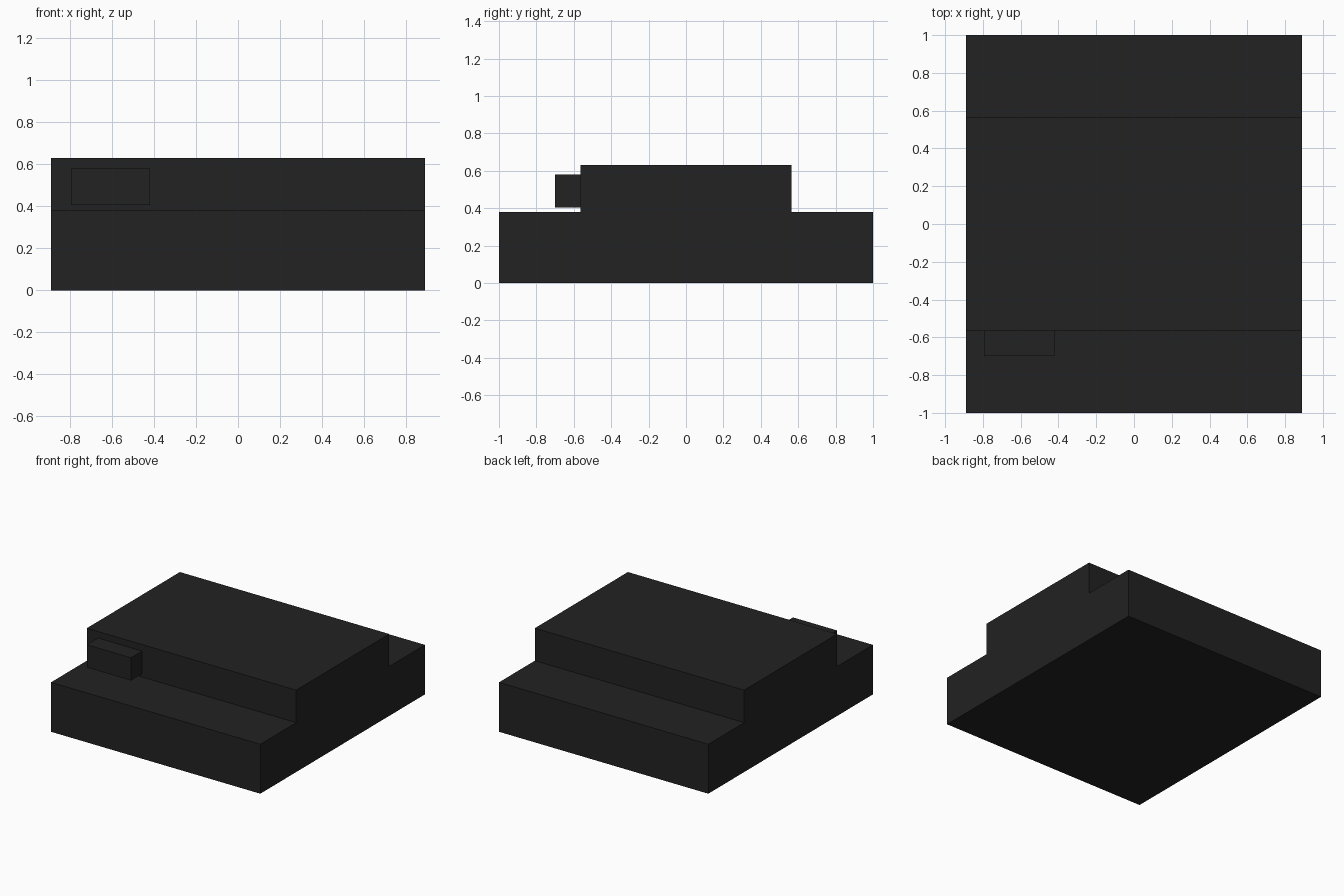
import bpy
import bmesh

cube = bpy.data.objects.get("Cube")
if cube:
    bpy.data.objects.remove(cube, do_unlink=True)

charcoal = bpy.data.materials.new("charcoal")
charcoal.use_nodes = True
colour = (0.016, 0.016, 0.016, 1)
charcoal.diffuse_color = colour
charcoal.node_tree.nodes["Principled BSDF"].inputs["Base Color"].default_value = colour


def extrude_profile(name, profile, x0, x1):
    """Extrude a closed (y, z) outline along x."""
    bm = bmesh.new()
    face = bm.faces.new([bm.verts.new((x0, y, z)) for y, z in profile])
    result = bmesh.ops.extrude_face_region(bm, geom=[face])
    moved = [v for v in result["geom"] if isinstance(v, bmesh.types.BMVert)]
    bmesh.ops.translate(bm, verts=moved, vec=(x1 - x0, 0, 0))
    bmesh.ops.recalc_face_normals(bm, faces=bm.faces)
    mesh = bpy.data.meshes.new(name)
    bm.to_mesh(mesh)
    bm.free()
    mesh.materials.append(charcoal)
    obj = bpy.data.objects.new(name, mesh)
    bpy.context.collection.objects.link(obj)
    return obj


# Stepped body: wide base with a raised middle, mirrored front to back
half = [(1, 0), (1, 0.38), (0.565, 0.38), (0.565, 0.63)]
outline = half + [(-y, z) for y, z in reversed(half)]
extrude_profile("stepped_body", outline, -0.89, 0.89)

# Small block standing out from the front of the raised middle
block = [(-0.70, 0.405), (-0.565, 0.405), (-0.565, 0.58), (-0.70, 0.58)]
extrude_profile("front_block", block, -0.795, -0.42)
